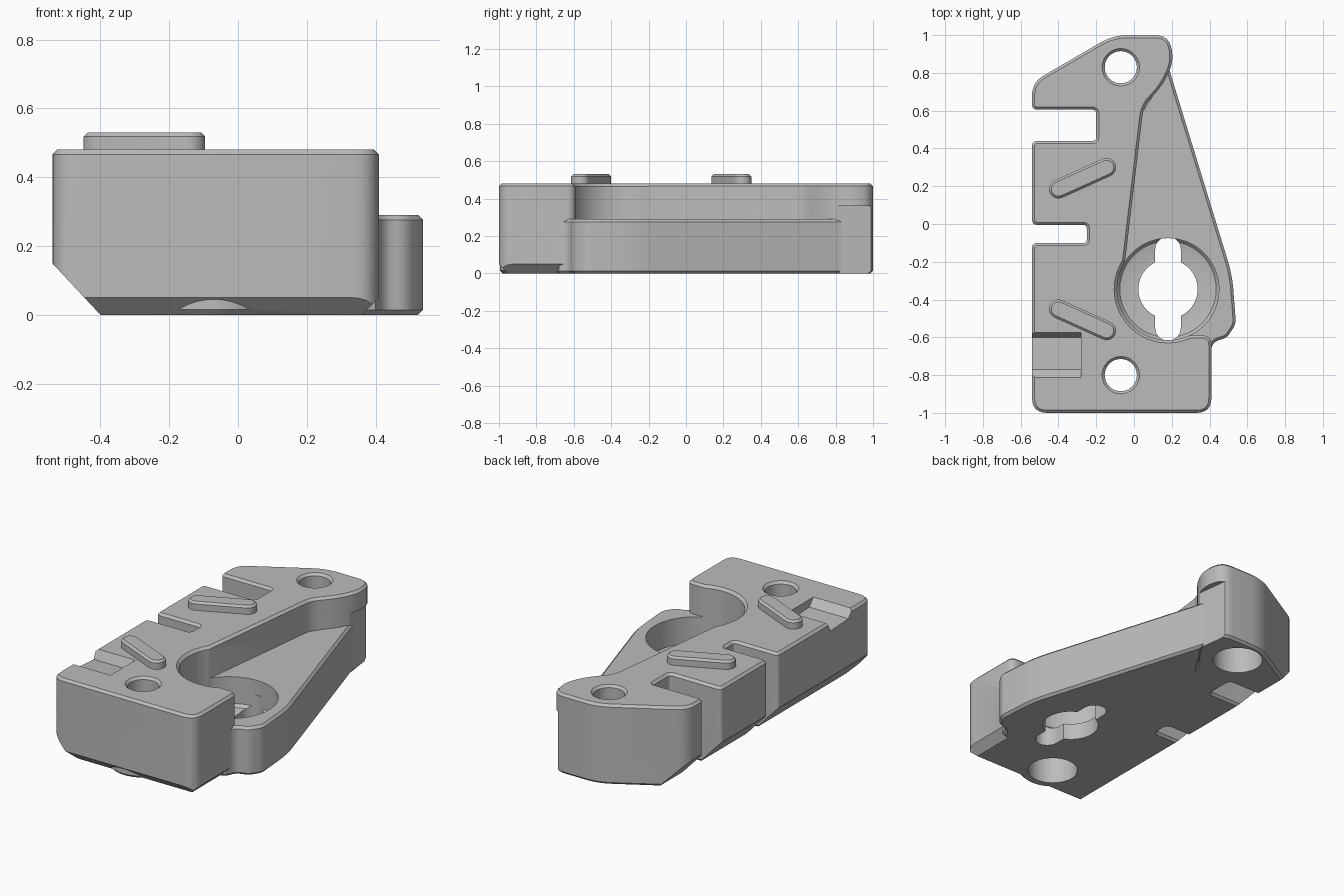
import bpy, bmesh
from math import sin, cos, pi, atan2
from mathutils import Vector

if "Cube" in bpy.data.objects:
    bpy.data.objects.remove(bpy.data.objects["Cube"])

grey = bpy.data.materials.new("plain_grey")
grey.use_nodes = True
grey.diffuse_color = (0.5, 0.5, 0.5, 1)
grey.node_tree.nodes["Principled BSDF"].inputs["Base Color"].default_value = (0.5, 0.5, 0.5, 1)

EDGE = 0.014  # chamfer width on outer rims


def rounded(corners, steps=6):
    """Outline from (x, y, radius) corners, each corner softened."""
    out = []
    for i, (x, y, r) in enumerate(corners):
        p = Vector((x, y))
        if r == 0:
            out.append(p)
            continue
        before = Vector(corners[i - 1][:2])
        after = Vector(corners[(i + 1) % len(corners)][:2])
        a = p + (before - p).normalized() * r
        b = p + (after - p).normalized() * r
        for k in range(steps + 1):
            t = k / steps
            out.append(a * (1 - t) ** 2 + p * 2 * t * (1 - t) + b * t * t)
    return out


def inset(points, d):
    """Move a counter-clockwise outline inward by d."""
    out = []
    n = len(points)
    for i, p in enumerate(points):
        u = (p - points[i - 1]).normalized()
        v = (points[(i + 1) % n] - p).normalized()
        nu, nv = Vector((-u.y, u.x)), Vector((-v.y, v.x))
        out.append(p + (nu + nv) * d / max(1 + nu.dot(nv), 0.3))
    return out


def loft(name, rings, axis="z"):
    """Solid from stacked (outline, height) rings along an axis."""
    place = {"z": lambda a, b, c: (a, b, c),
             "x": lambda a, b, c: (c, a, b),
             "y": lambda a, b, c: (a, c, b)}[axis]
    bm = bmesh.new()
    loops = [[bm.verts.new(place(p[0], p[1], h)) for p in pts] for pts, h in rings]
    n = len(loops[0])
    for low, high in zip(loops, loops[1:]):
        for i in range(n):
            j = (i + 1) % n
            bm.faces.new((low[i], low[j], high[j], high[i]))
    bm.faces.new(loops[0][::-1])
    bm.faces.new(loops[-1])
    bm.normal_update()
    if bm.calc_volume(signed=True) < 0:
        bmesh.ops.reverse_faces(bm, faces=bm.faces)
    mesh = bpy.data.meshes.new(name)
    bm.to_mesh(mesh)
    bm.free()
    mesh.materials.append(grey)
    ob = bpy.data.objects.new(name, mesh)
    bpy.context.collection.objects.link(ob)
    return ob


def block(name, pts, z0, z1, e=EDGE):
    """Upright block with chamfered top and bottom rims."""
    small = inset(pts, e)
    return loft(name, [(small, z0), (pts, z0 + e), (pts, z1 - e), (small, z1)])


def circle(x, y, r, n=48):
    return [Vector((x + r * cos(2 * pi * k / n), y + r * sin(2 * pi * k / n))) for k in range(n)]


def turned(name, x, y, profile):
    return loft(name, [(circle(x, y, r), z) for r, z in profile])


def capsule(a, b, r, n=10):
    a, b = Vector(a), Vector(b)
    t = atan2(b.y - a.y, b.x - a.x)
    out = []
    for centre, start in ((b, t - pi / 2), (a, t + pi / 2)):
        for k in range(n + 1):
            w = start + pi * k / n
            out.append(centre + Vector((cos(w), sin(w))) * r)
    return out


def combine(target, other, operation):
    mod = target.modifiers.new("join", "BOOLEAN")
    mod.operation = operation
    mod.solver = "EXACT"
    mod.object = other
    bpy.context.view_layer.objects.active = target
    bpy.ops.object.modifier_apply(modifier=mod.name)
    bpy.data.objects.remove(other)


def cut(other):
    combine(body, other, "DIFFERENCE")


def add(other):
    combine(body, other, "UNION")


# Tall body with two side slots in its outline
TOP, LEFT, RIGHT = 0.48, -0.54, 0.41
outline = [(LEFT, -1, .08), (RIGHT, -1, .08), (RIGHT, -.59, .05), (.28, -.59, 0),
           (.15, -.4, 0), (-.05, -.22, 0), (.05, .62, .05), (.16, .745, .07),
           (.208, .86, .05), (.19, 1, .08), (-.11, 1, .08), (LEFT, .75, .07)]
for y_top, y_low, depth in ((.605, .44, -.2), (-.005, -.1, -.25)):
    outline += [(LEFT, y_top, .03), (depth, y_top, .02), (depth, y_low, .02), (LEFT, y_low, .03)]
body = block("latch_body", rounded(outline), 0, TOP)

# Underside slopes on the left, front and right
cut(loft("left_slope", [([(-.6, .214), (-.35, -.054), (-.6, -.054)], h) for h in (-1.1, 1.1)], "y"))
cut(loft("front_slope", [([(-1.05, .1), (-.92, -.03), (-1.05, -.03)], h) for h in (-.7, .7)], "x"))
cut(loft("right_slope", [([(.46, .1), (.33, -.03), (.46, -.03)], h) for h in (-1.1, -.62)], "y"))

# Undercut below the rounded rear corner
cut(loft("rear_undercut", [([(.185, .78), (.3, .78), (.3, 1.05), (.15, 1.05)], h) for h in (-.1, .36)]))

# Low wedge on the right and the boss round the front hole
wedge = [(.183, .83, 0), (0, .55, 0), (-.15, -.3, 0), (.3, -.72, 0), (.4, -.68, 0),
         (.425, -.62, .03), (.49, -.605, .03), (.54, -.53, .03), (.52, -.27, .08)]
add(block("side_wedge", rounded(wedge), 0, .29))
HOLE_X = -.07
add(turned("front_boss", HOLE_X, -.8, [(.18, 0), (.195, .015), (.195, .08)]))

# Round pocket with a keyhole through its floor
KEY = (.18, -.345)
cut(turned("pocket", *KEY, [(.2, .1), (.255, .112), (.27, .13), (.27, .465), (.285, TOP), (.285, .6)]))
cut(turned("key_hole", *KEY, [(.157, -.1), (.157, .2)]))
cut(loft("key_slot", [(capsule((.18, -.55), (.18, -.135), .068), h) for h in (-.1, .2)]))

# Screw holes with wide bores from below
for y in (-.8, .83):
    cut(turned("screw_hole", HOLE_X, y, [(.085, -.1), (.085, TOP - .014), (.099, TOP), (.099, .6)]))
    cut(turned("screw_bore", HOLE_X, y, [(.14, -.1), (.14, .3)]))

# Shallow dip on the top left edge
dip = [(-.565, .5), (-.6, .425), (-.77, .435), (-.83, .5)]
cut(loft("edge_dip", [(dip, h) for h in (-.7, -.28)], "x"))

# Raised slanted tabs
for start, end in (((-.4, .185), (-.145, .3)), ((-.4, -.45), (-.145, -.565))):
    add(block("raised_tab", capsule(start, end, .05), .44, .53, .012))

# Smooth curved walls, keep rims crisp
for ob in bpy.context.selected_objects:
    ob.select_set(False)
body.select_set(True)
bpy.context.view_layer.objects.active = body
bpy.ops.object.shade_smooth_by_angle(angle=0.5)
